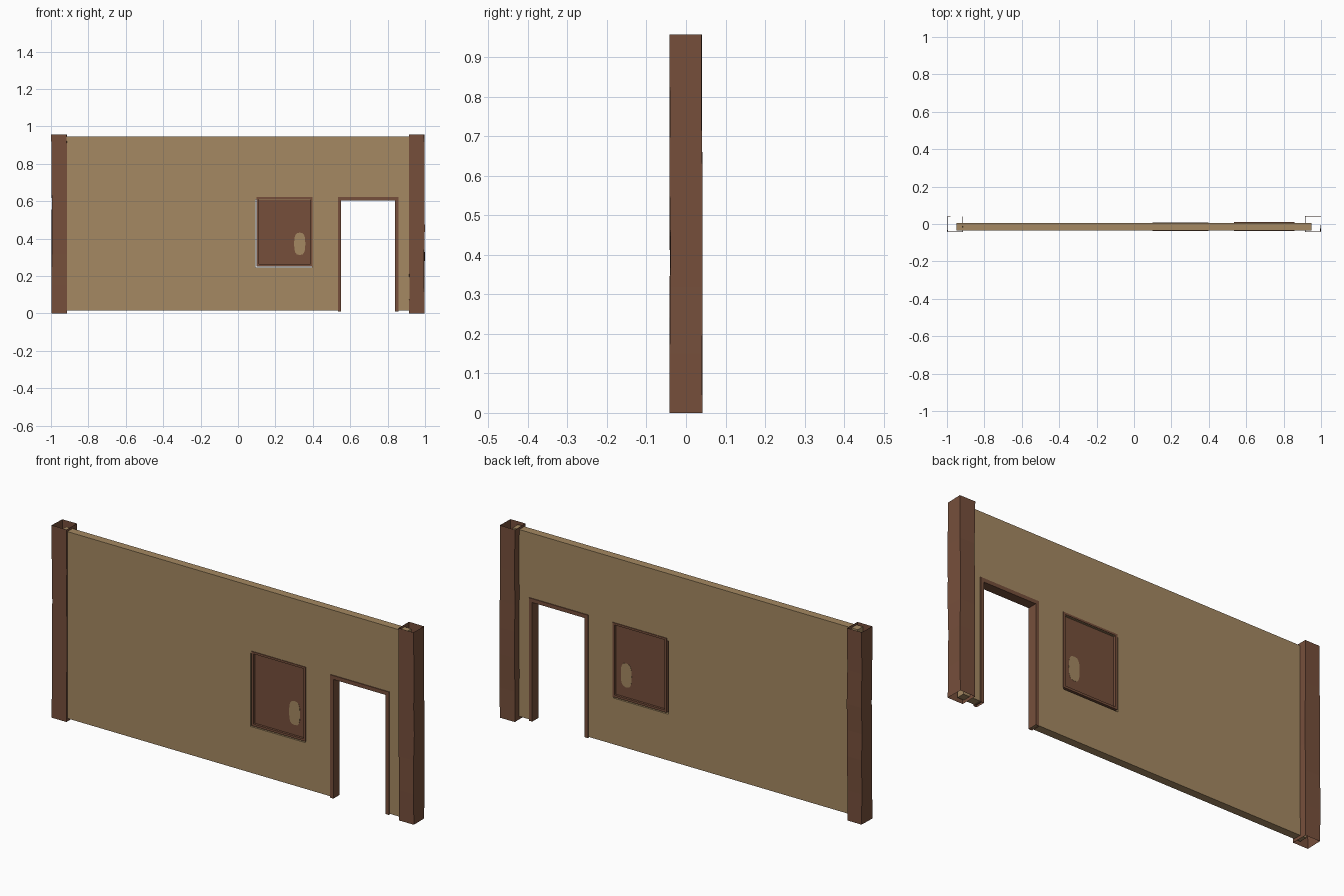
import bpy, bmesh, math, random

if "Cube" in bpy.data.objects:
    bpy.data.objects.remove(bpy.data.objects["Cube"])

random.seed(4)


def material(name, rgb):
    m = bpy.data.materials.new(name)
    m.diffuse_color = (*rgb, 1)
    m.use_nodes = True
    m.node_tree.nodes["Principled BSDF"].inputs["Base Color"].default_value = m.diffuse_color
    return m


PLASTER = material("sandy plaster", (0.376, 0.250, 0.122))
WOOD = material("dark wood", (0.181, 0.078, 0.044))


def finish(bm, name, mat, recalc=True):
    if recalc:
        bmesh.ops.recalc_face_normals(bm, faces=bm.faces)
    me = bpy.data.meshes.new(name)
    bm.to_mesh(me)
    bm.free()
    me.materials.append(mat)
    ob = bpy.data.objects.new(name, me)
    bpy.context.collection.objects.link(ob)
    return ob


def skin(bm, rings, close_ring=True, close_path=False):
    """Join successive vertex rings with quads."""
    vs = [[bm.verts.new(p) for p in r] for r in rings]
    n = len(vs[0])
    pairs = list(zip(vs, vs[1:])) + ([(vs[-1], vs[0])] if close_path else [])
    for a, b in pairs:
        for i in range(n if close_ring else n - 1):
            j = (i + 1) % n
            bm.faces.new((a[i], a[j], b[j], b[i]))


# Wall: grid of cells, leaving out the window and door openings, then thickened
def wall():
    xs = [-0.95, 0.093, 0.395, 0.545, 0.846, 0.95]
    zs = [0.015, 0.245, 0.61, 0.945]
    zs_door = {(3, 0), (3, 1)}
    holes = {(1, 1)} | zs_door
    bm = bmesh.new()
    grid = [[bm.verts.new((x, -0.034, z)) for z in zs] for x in xs]
    for i in range(len(xs) - 1):
        for k in range(len(zs) - 1):
            if (i, k) not in holes:
                bm.faces.new((grid[i][k], grid[i + 1][k],
                              grid[i + 1][k + 1], grid[i][k + 1]))
    for v in [v for v in bm.verts if not v.link_faces]:
        bm.verts.remove(v)
    ext = bmesh.ops.extrude_face_region(bm, geom=bm.faces[:], use_keep_orig=True)
    for v in ext["geom"]:
        if isinstance(v, bmesh.types.BMVert):
            v.co.y = 0.006
    finish(bm, "wall", PLASTER)


wall()


# Corner posts: hollow, slightly uneven square timbers
def post(name, side):
    bm = bmesh.new()
    rings = []
    for z in (0, 0.15, 0.32, 0.45, 0.58, 0.75, 0.957):
        ring = []
        for sx, sy in ((-1, -1), (1, -1), (1, 1), (-1, 1)):
            jx, jy = random.uniform(-0.002, 0.002), random.uniform(-0.0015, 0.0015)
            ring.append((side * 0.956 + sx * 0.041 + jx, sy * 0.0405 + jy, z))
        rings.append(ring)
    skin(bm, rings)
    finish(bm, name, WOOD, recalc=False)


post("left_post", -1)
post("right_post", 1)


# Frames: rectangular section swept along an outer and inner outline
def frame(name, outer, inner, y0, y1, closed):
    bm = bmesh.new()
    rings = [[(a, y0, b), (c, y0, d), (c, y1, d), (a, y1, b)]
             for (a, b), (c, d) in zip(outer, inner)]
    skin(bm, rings, close_path=closed)
    finish(bm, name, WOOD)


frame("door_frame",
      [(0.534, 0.01), (0.534, 0.622), (0.857, 0.622), (0.857, 0.01)],
      [(0.552, 0.01), (0.552, 0.603), (0.840, 0.603), (0.840, 0.01)],
      -0.038, 0.010, False)
frame("window_frame",
      [(0.100, 0.252), (0.100, 0.622), (0.399, 0.622), (0.399, 0.252)],
      [(0.111, 0.263), (0.111, 0.612), (0.388, 0.612), (0.388, 0.263)],
      -0.037, 0.009, True)

# Window shutter panel, set back in its frame
bm = bmesh.new()
bmesh.ops.create_cube(bm, size=1)
for v in bm.verts:
    v.co = (0.25 + v.co.x * 0.28, -0.014 + v.co.y * 0.024, 0.4375 + v.co.z * 0.352)
finish(bm, "window_panel", WOOD)

# Worn oval patch, showing on both sides of the panel
bm = bmesh.new()
rings = []
for y in (-0.0268, -0.0012):
    ring = []
    for i in range(16):
        c, s = math.cos(math.tau * i / 16), math.sin(math.tau * i / 16)
        ring.append((0.330 + 0.030 * math.copysign(abs(c) ** 0.7, c), y,
                     0.372 + 0.060 * math.copysign(abs(s) ** 0.7, s)))
    rings.append(ring)
skin(bm, rings)
bmesh.ops.holes_fill(bm, edges=bm.edges[:], sides=0)
finish(bm, "worn_patch", PLASTER)
